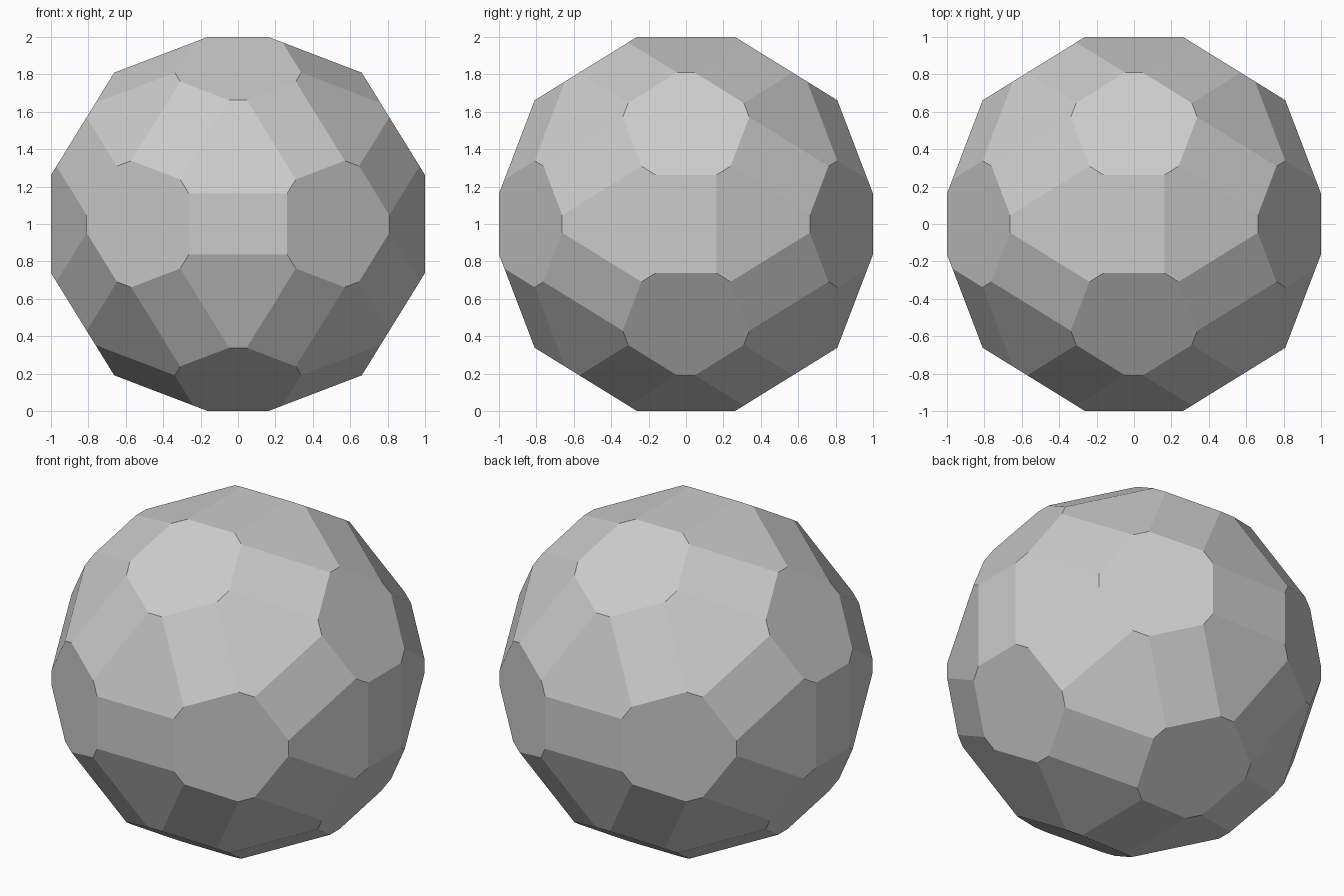
import bpy, bmesh, math
from itertools import product
from mathutils import Vector

if "Cube" in bpy.data.objects:
    bpy.data.objects.remove(bpy.data.objects["Cube"])

PHI = (1 + math.sqrt(5)) / 2

# Mirror planes of icosahedral symmetry, given by their normals
normals = [Vector((1, 0, 0)), Vector((0, 1, 0)), Vector((0, 0, 1))]
for sy, sz in product((1, -1), repeat=2):
    a, b, c = 1, sy * PHI ** 2, sz * PHI
    normals += [Vector(v).normalized() for v in ((a, b, c), (c, a, b), (b, c, a))]

# One corner of the top rectangle, reflected until all 120 corners are found
corners = [Vector((PHI / 10, PHI ** 2 / 10, 1))]
for p in corners:
    for n in normals:
        q = p - 2 * p.dot(n) * n
        if all((q - r).length > 1e-3 for r in corners):
            corners.append(q)

# Convex shell with flat faces: 30 rectangles, 20 hexagons, 12 decagons
bm = bmesh.new()
for p in corners:
    bm.verts.new(p + Vector((0, 0, 1)))
bmesh.ops.convex_hull(bm, input=bm.verts[:])
bmesh.ops.dissolve_limit(bm, angle_limit=math.radians(2), verts=bm.verts[:], edges=bm.edges[:])
bmesh.ops.recalc_face_normals(bm, faces=bm.faces[:])
mesh = bpy.data.meshes.new("faceted_ball")
bm.to_mesh(mesh)
bm.free()
ball = bpy.data.objects.new("faceted_ball", mesh)
bpy.context.collection.objects.link(ball)
